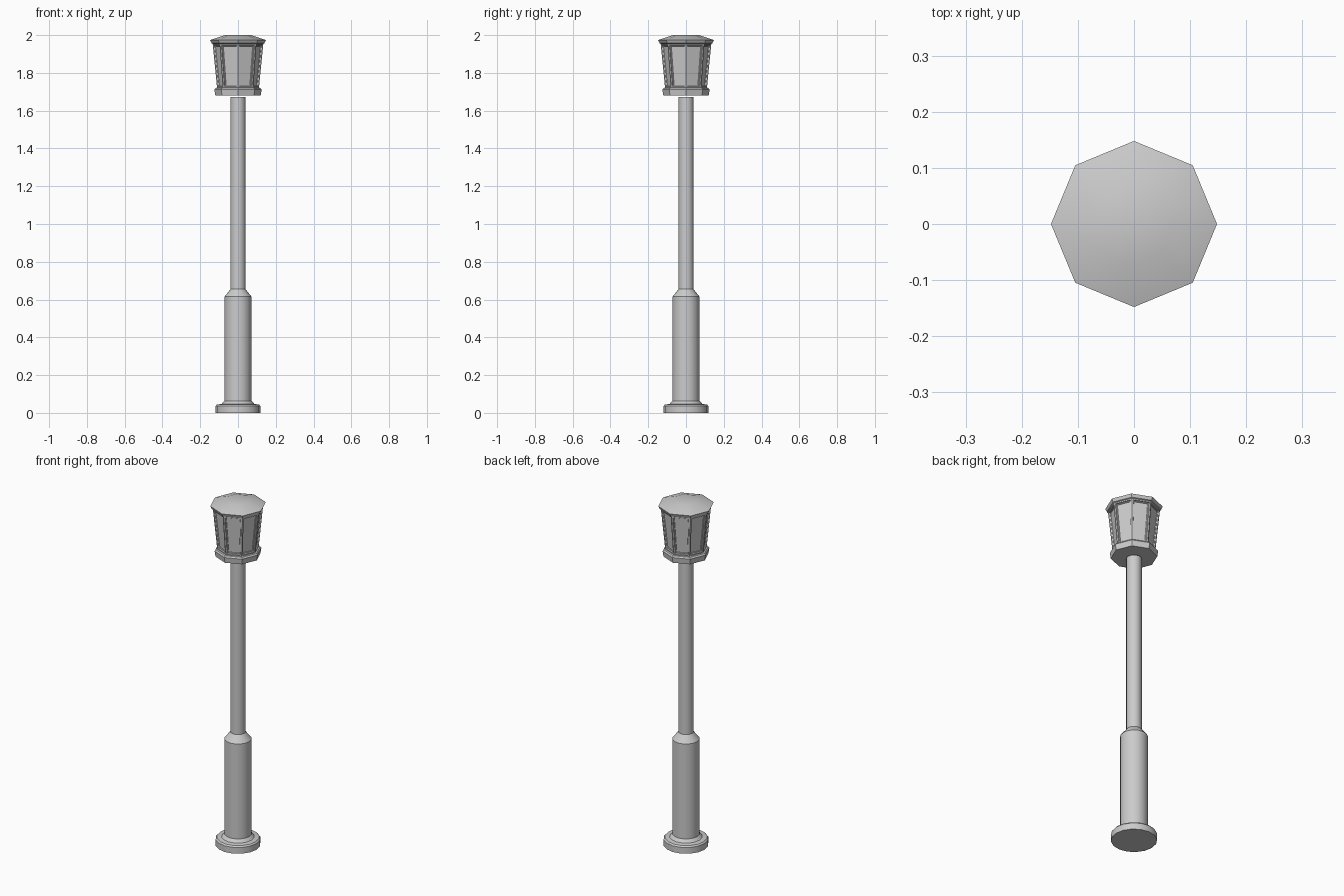
import bpy, bmesh
from math import cos, sin, tau, radians

cube = bpy.data.objects.get("Cube")
if cube:
    bpy.data.objects.remove(cube, do_unlink=True)

# Single grey metal
grey = bpy.data.materials.new("grey_metal")
grey.use_nodes = True
colour = (0.6, 0.6, 0.6, 1)
grey.diffuse_color = colour
grey.node_tree.nodes["Principled BSDF"].inputs["Base Color"].default_value = colour


def lathe(name, profile, sides, panel_row=None):
    """Spin (radius, height) points into a capped solid, with optional recessed panels on one row."""
    bm = bmesh.new()
    rings = [[bm.verts.new((r * cos(tau * i / sides), r * sin(tau * i / sides), z))
              for i in range(sides)] for r, z in profile]
    panels = []
    for row, (low, high) in enumerate(zip(rings, rings[1:])):
        for i in range(sides):
            j = (i + 1) % sides
            face = bm.faces.new((low[i], low[j], high[j], high[i]))
            if row == panel_row:
                panels.append(face)
    bm.faces.new(list(reversed(rings[0])))
    bm.faces.new(rings[-1])
    bm.normal_update()
    if panels:
        # Frame border, step in, inner moulding, then the pane
        for width, depth in ((0.010, 0), (0.003, -0.006), (0.005, 0), (0.002, -0.003)):
            bmesh.ops.inset_individual(bm, faces=panels, thickness=width, depth=depth)
    mesh = bpy.data.meshes.new(name)
    bm.to_mesh(mesh)
    bm.free()
    mesh.materials.append(grey)
    obj = bpy.data.objects.new(name, mesh)
    bpy.context.collection.objects.link(obj)
    bpy.ops.object.select_all(action="DESELECT")
    obj.select_set(True)
    bpy.context.view_layer.objects.active = obj
    bpy.ops.object.shade_smooth_by_angle(angle=radians(30))
    return obj


# Round foot, thick lower column and slim pole
lathe("post", [(0.119, 0), (0.119, 0.036), (0.112, 0.044), (0.087, 0.047), (0.072, 0.064),
               (0.072, 0.615), (0.040, 0.655), (0.040, 1.672)], 16)

# Eight-sided lantern: tray, panelled body flaring upward, and shallow roof
lathe("lantern", [(0.120, 1.680), (0.125, 1.712), (0.119, 1.720), (0.111, 1.722),
                  (0.134, 1.954), (0.140, 1.957), (0.148, 1.974), (0.070, 2.0)], 8, panel_row=3)
